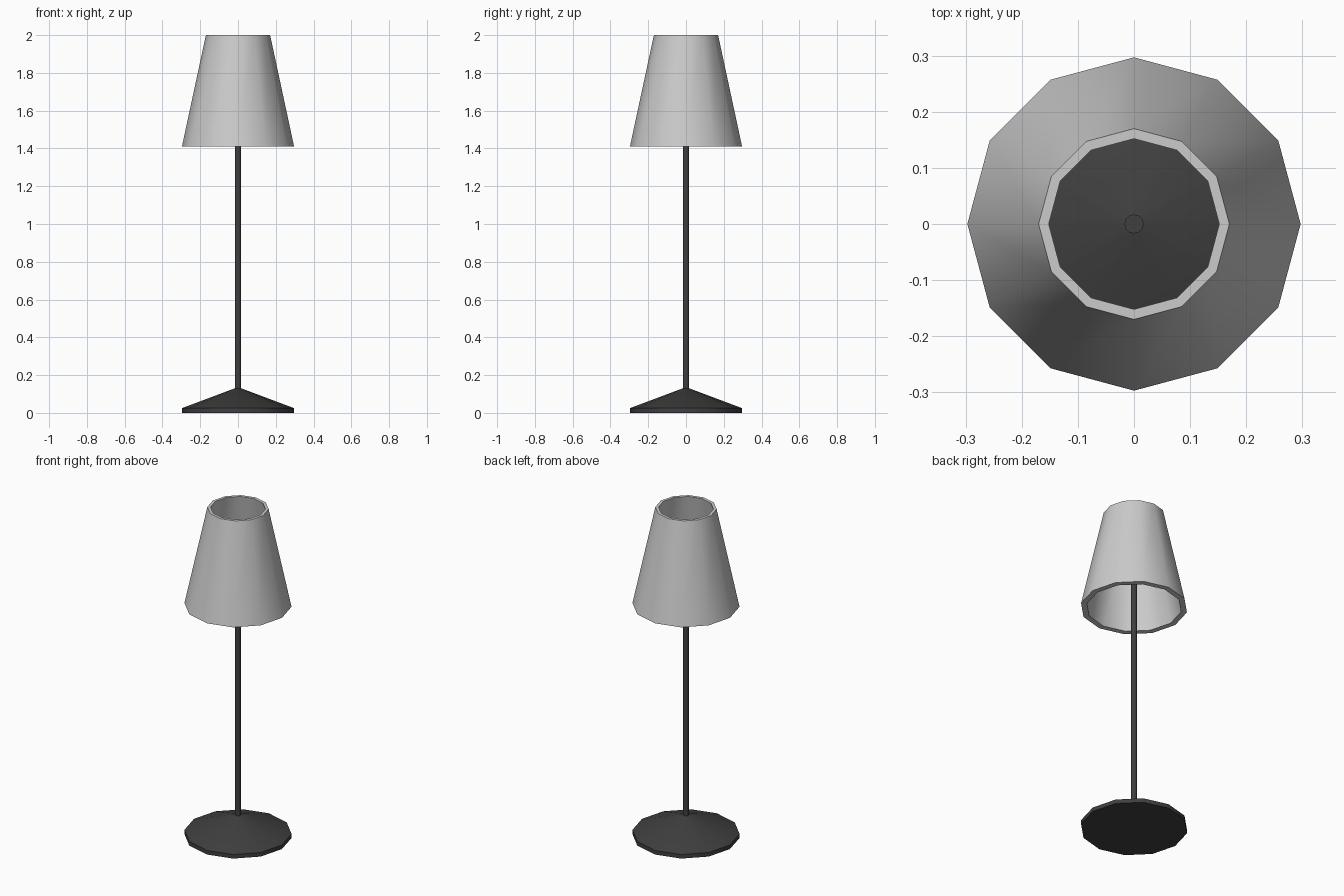
import bpy, bmesh, math
from math import radians

if "Cube" in bpy.data.objects:
    bpy.data.objects.remove(bpy.data.objects["Cube"])


def lathe(name, profile, sides=12, closed=False, colour=None):
    """Revolve an (r, z) profile around z; open profiles get flat caps."""
    bm = bmesh.new()
    rings = [[bm.verts.new((r * math.cos(math.tau * i / sides),
                            r * math.sin(math.tau * i / sides), z))
              for i in range(sides)] for r, z in profile]
    pairs = list(zip(rings, rings[1:]))
    if closed:
        pairs.append((rings[-1], rings[0]))
    for a, b in pairs:
        for i in range(sides):
            j = (i + 1) % sides
            bm.faces.new((a[i], a[j], b[j], b[i]))
    if not closed:
        bm.faces.new(rings[0][::-1])
        bm.faces.new(rings[-1])
    bmesh.ops.recalc_face_normals(bm, faces=bm.faces)
    mesh = bpy.data.meshes.new(name)
    bm.to_mesh(mesh)
    bm.free()
    ob = bpy.data.objects.new(name, mesh)
    bpy.context.collection.objects.link(ob)
    if colour:
        mesh.materials.append(colour)
    # Smooth round the sides, sharp at the rims
    bpy.ops.object.select_all(action='DESELECT')
    ob.select_set(True)
    bpy.context.view_layer.objects.active = ob
    bpy.ops.object.shade_smooth_by_angle(angle=radians(40))
    return ob


dark = bpy.data.materials.new("dark_metal")
dark.diffuse_color = (0.05, 0.05, 0.05, 1)
dark.use_nodes = True
dark.node_tree.nodes["Principled BSDF"].inputs["Base Color"].default_value = dark.diffuse_color

# Shallow cone foot with a thin vertical rim
lathe("base", [(0.297, 0), (0.297, 0.025), (0.017, 0.13)], colour=dark)

# Slim pole ending inside the shade
lathe("pole", [(0.017, 0.12), (0.017, 1.70)], colour=dark)

# Open tapered shade with wall thickness
lathe("lamp_shade", [(0.297, 1.41), (0.17, 2.0), (0.152, 2.0), (0.264, 1.41)],
      closed=True)
